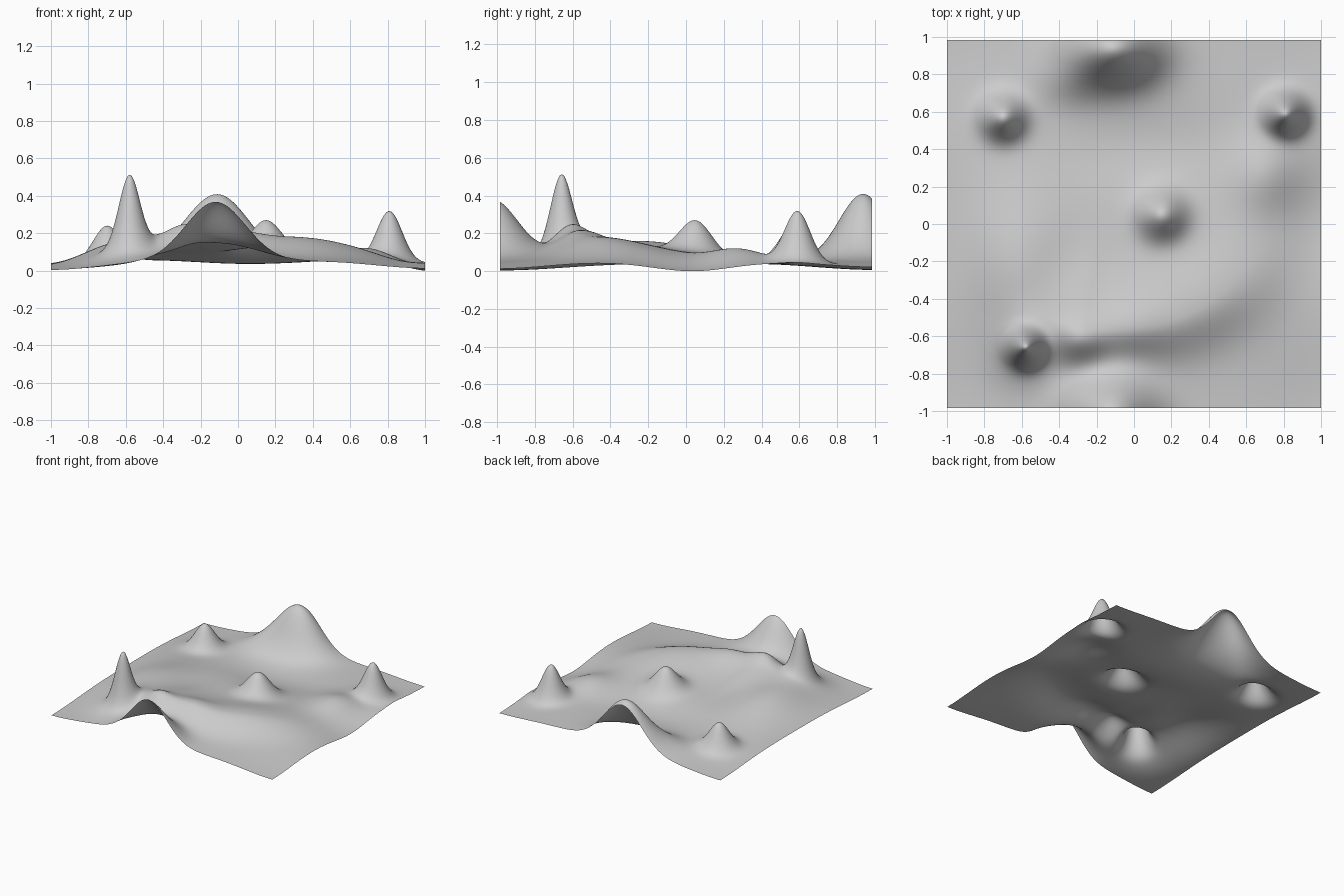
import bpy, bmesh
from math import exp, atan2, hypot, degrees

cube = bpy.data.objects.get("Cube")
if cube:
    bpy.data.objects.remove(cube, do_unlink=True)

HALF_X, HALF_Y, STEPS = 1.0, 0.985, 180

# Hills, peaks and hollows: centre x, centre y, height, spread x, spread y
HILLS = [
    (0.0, -0.05, 0.05, 0.6, 0.5),       # broad swell
    (-0.62, -0.24, 0.085, 0.18, 0.27),  # low western hill
    (-0.58, -0.66, 0.36, 0.055, 0.055), # tall spike
    (-0.58, -0.66, 0.07, 0.12, 0.12),   # spike foot
    (0.81, 0.59, 0.27, 0.068, 0.068),   # east peak
    (-0.70, 0.57, 0.195, 0.075, 0.075), # west peak
    (0.15, 0.05, 0.175, 0.085, 0.085),  # middle peak
    (0.70, 0.27, 0.065, 0.13, 0.14),    # east knoll
    (-0.11, 0.94, 0.355, 0.17, 0.125),  # back mound
    (-0.35, 0.78, 0.045, 0.13, 0.1),    # back mound shoulder
    (-0.12, -1.03, 0.33, 0.16, 0.145),  # front arch
    (-0.29, -0.64, 0.08, 0.09, 0.08),   # knob on the ridge end
    (-0.03, -0.55, 0.035, 0.13, 0.09),  # ridge crest
    (0.05, 0.42, -0.04, 0.32, 0.16),    # northern valley
    (1.0, 0.03, -0.065, 0.2, 0.24),     # east hollow
    (-1.0, -0.2, -0.025, 0.15, 0.4),    # west edge dip
    (-1.0, -1.0, -0.04, 0.3, 0.33),     # corner dips
    (-1.0, 1.0, -0.04, 0.3, 0.33),
    (1.0, -1.0, -0.035, 0.25, 0.28),
    (1.0, 1.0, -0.025, 0.25, 0.25),
]


def bell(d, spread):
    return exp(-0.5 * (d / spread) ** 2)


def ridge(x, y):
    """Curved ridge, steep outside and gentle inside, fading at both ends."""
    dx, dy = x + 0.1, y - 0.35
    d = hypot(dx, dy) - 0.92
    angle = degrees(atan2(dy, dx))
    outer = 0.1 + 0.001 * min(80, max(0, angle + 100))
    fade = bell(max(0, -100 - angle, angle + 66), 25 if angle > -66 else 12)
    return 0.105 * bell(d, outer if d > 0 else 0.22) * fade


def height(x, y):
    return 0.05 + ridge(x, y) + sum(
        h * bell(x - cx, sx) * bell(y - cy, sy) for cx, cy, h, sx, sy in HILLS)


# Terrain sheet
bm = bmesh.new()
bmesh.ops.create_grid(bm, x_segments=STEPS, y_segments=STEPS, size=1.0)
for v in bm.verts:
    v.co.x *= HALF_X
    v.co.y *= HALF_Y
    v.co.z = height(v.co.x, v.co.y)
lowest = min(v.co.z for v in bm.verts)
for v in bm.verts:
    v.co.z -= lowest
for f in bm.faces:
    f.smooth = True
mesh = bpy.data.meshes.new("terrain")
bm.to_mesh(mesh)
bm.free()
terrain = bpy.data.objects.new("terrain", mesh)
bpy.context.collection.objects.link(terrain)

# Plain grey ground colour
grey = bpy.data.materials.new("light_grey")
grey.use_nodes = True
colour = (0.6, 0.6, 0.6, 1.0)
grey.diffuse_color = colour
for node in grey.node_tree.nodes:
    if node.type == 'BSDF_PRINCIPLED':
        node.inputs["Base Color"].default_value = colour
mesh.materials.append(grey)
